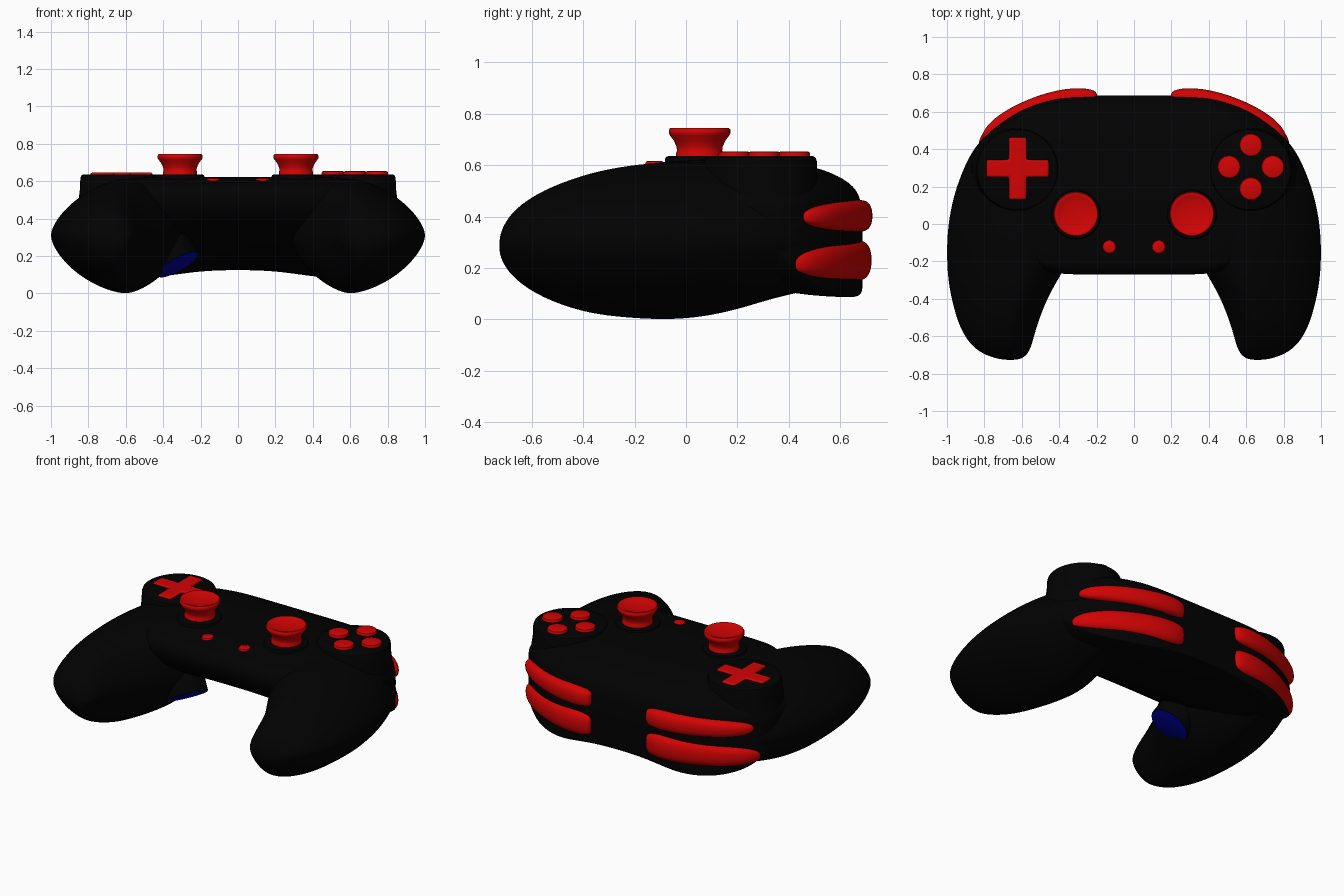
import bpy, bmesh, math
from mathutils import Vector

if "Cube" in bpy.data.objects:
    bpy.data.objects.remove(bpy.data.objects["Cube"])


def material(name, rgb):
    m = bpy.data.materials.new(name)
    m.diffuse_color = (*rgb, 1)
    m.use_nodes = True
    m.node_tree.nodes["Principled BSDF"].inputs["Base Color"].default_value = m.diffuse_color
    return m


BLACK = material("black_plastic", (0.0005, 0.0005, 0.0005))
RED = material("red_plastic", (0.65, 0.001, 0.001))
BLUE = material("blue_plastic", (0.0, 0.0, 0.35))


def loft(name, rings, mat, level=0, angle=40):
    """Skin a list of point rings, cap both ends, smooth."""
    bm = bmesh.new()
    vr = [[bm.verts.new(p) for p in ring] for ring in rings]
    n = len(vr[0])
    for a, b in zip(vr, vr[1:]):
        for i in range(n):
            j = (i + 1) % n
            bm.faces.new((a[i], a[j], b[j], b[i]))
    bm.faces.new(vr[0][::-1])
    bm.faces.new(vr[-1])
    bmesh.ops.recalc_face_normals(bm, faces=bm.faces)
    me = bpy.data.meshes.new(name)
    bm.to_mesh(me)
    bm.free()
    ob = bpy.data.objects.new(name, me)
    bpy.context.collection.objects.link(ob)
    me.materials.append(mat)
    if level:
        mod = ob.modifiers.new("smooth", 'SUBSURF')
        mod.levels = mod.render_levels = level
        for p in me.polygons:
            p.use_smooth = True
    else:
        bpy.ops.object.select_all(action='DESELECT')
        ob.select_set(True)
        bpy.context.view_layer.objects.active = ob
        bpy.ops.object.shade_smooth_by_angle(angle=math.radians(angle))
    return ob


def lathe(name, x, y, profile, mat, n=40):
    rings = [[(x + r * math.cos(2 * math.pi * k / n), y + r * math.sin(2 * math.pi * k / n), z)
              for k in range(n)] for r, z in profile]
    return loft(name, rings, mat)


def disc(name, x, y, r, z0, z1, mat, bevel=0.01):
    prof = [(r, z0), (r, z1 - bevel), (r - bevel * 0.3, z1 - bevel * 0.3), (r - bevel, z1)]
    return lathe(name, x, y, prof, mat)


def spow(v, e):
    return math.copysign(abs(v) ** e, v)


# Central shell: side profile (y, z) swept across x
PROFILE = [(-.25, .57), (-.22, .592), (-.12, .607), (0, .623), (.3, .625), (.48, .602),
           (.6, .558), (.67, .505), (.688, .43), (.688, .25), (.688, .125), (.685, .116),
           (.66, .115), (.36, .128), (.1, .22), (-.12, .33), (-.24, .42), (-.275, .52)]
STATIONS = [(0, -.28, .69, 0, .13), (.2, -.28, .69, 0, .125), (.38, -.28, .69, 0, .097),
            (.5, -.26, .66, 0, .088), (.62, -.15, .61, -.01, .095), (.72, -.05, .54, -.04, .12),
            (.8, .02, .47, -.09, .16), (.85, .08, .4, -.14, .23), (.87, .14, .35, -.18, .28)]


def shell_ring(x, yf, yb, dz, zb):
    ring = []
    for y, z in PROFILE:
        y2 = .3 + (y - .3) * ((yb - .3) / .39 if y > .3 else (.3 - yf) / .575)
        z2 = .42 + (z - .42) * ((.205 + dz) / .205 if z > .42 else (.42 - zb) / .30)
        ring.append((x, y2, z2))
    return ring


rings = [shell_ring(-s[0], *s[1:]) for s in STATIONS[:0:-1]] + [shell_ring(*s) for s in STATIONS]
loft("center_shell", rings, BLACK, 2)

# Hand grips: y, inner x, centre x, outer x, bottom z, top z
GRIP = [(-.727, .63, .66, .69, .265, .31), (-.715, .585, .66, .76, .22, .36),
        (-.67, .55, .66, .86, .155, .43), (-.56, .525, .66, .935, .08, .505),
        (-.4, .465, .63, .98, .025, .565), (-.28, .395, .61, 1.0, .008, .592),
        (-.15, .32, .6, 1.005, -.002, .61), (-.03, .27, .6, 1.0, -.003, .615),
        (.1, .3, .6, .98, .012, .614), (.22, .34, .6, .945, .042, .6),
        (.34, .38, .6, .895, .08, .56), (.43, .42, .6, .84, .1, .51),
        (.48, .45, .6, .78, .115, .49), (.51, .48, .6, .73, .14, .45)]


def grip_ring(s, y, xi, xc, xo, zb, zt):
    zm, ring = .31 if y > -.7 else (zb + zt) / 2, []
    for k in range(28):
        a = 2 * math.pi * k / 28
        # fuller on the upper inner quarter where it meets the shell
        full = math.cos(a) < 0 < math.sin(a) and y > -.35
        e = 1.0 if full else 1.25
        c, d = spow(math.cos(a), e), spow(math.sin(a), e)
        ring.append((s * (xc + c * ((xo - xc) if c > 0 else (xc - xi))), y,
                     zm + d * ((zt - zm) if d > 0 else (zm - zb))))
    return ring


# Shoulder buttons: x, y, depth, half height
SHOULDER = [(.195, .685, .012, .03), (.205, .68, .035, .052), (.27, .682, .049, .064),
            (.38, .668, .057, .066), (.5, .635, .057, .064), (.62, .588, .054, .06),
            (.72, .53, .05, .05), (.78, .48, .037, .036), (.803, .455, .015, .015)]


def shoulder(name, s, zin, zout, scale, dx, dy, extra):
    rings = []
    for i, (x, y, d, h) in enumerate(SHOULDER):
        a = SHOULDER[max(i - 1, 0)]
        b = SHOULDER[min(i + 1, len(SHOULDER) - 1)]
        t = i / (len(SHOULDER) - 1)
        nrm = Vector((a[1] - b[1], b[0] - a[0])).normalized()
        z = zin + (zout - zin) * t
        d += extra * math.sin(math.pi * t)
        ring = []
        for k in range(20):
            q = 2 * math.pi * k / 20
            c = spow(math.cos(q), .75) * d
            ring.append((s * (x + dx * t + nrm.x * c), y + dy * t + nrm.y * c,
                         z + h * scale * spow(math.sin(q), .85)))
        rings.append(ring)
    loft(name, rings, RED, 2)


STICK = [(.092, .61), (.092, .648), (.088, .656), (.09, .672), (.1, .695), (.115, .715), (.12, .724),
         (.12, .737), (.115, .744), (.106, .745), (.097, .741), (.06, .733), (.01, .731)]

for s, side in ((-1, "left"), (1, "right")):
    loft(side + "_grip", [grip_ring(s, *g) for g in GRIP], BLACK, 2)
    # Round raised pad, flaring into the shell
    lathe(side + "_pad", s * .624, .29,
          [(.25, .36), (.235, .46), (.226, .52), (.221, .56), (.219, .615), (.214, .63), (.203, .636)], BLACK)
    # Thumb stick and its collar
    disc(side + "_stick_collar", s * .31, .05, .132, .55, .635, BLACK, .012)
    lathe(side + "_stick", s * .31, .053, STICK, RED)
    # Small menu button
    disc(side + "_menu_button", s * .132, -.122, .037, .57, .617, RED, .012)
    # Bumper above, trigger below
    shoulder(side + "_bumper", s, .405, .397, .97, 0, -.005, 0)
    shoulder(side + "_trigger", s, .235, .215, 1.25, .02, -.05, .012)

# Face buttons in a diamond
for i, (dx, dy) in enumerate(((0, 1), (1, 0), (0, -1), (-1, 0))):
    disc("face_button_%d" % (i + 1), .625 + .117 * dx, .305 + .117 * dy, .061, .6, .654, RED, .01)

# Directional pad: plus outline, extruded and bevelled
L, W = .167, .047
plus = []
for k in range(4):
    c, d = round(math.cos(k * math.pi / 2)), round(math.sin(k * math.pi / 2))
    for px, py in ((L, -W), (L, W), (W, W)):
        plus.append((-.622 + c * px - d * py, .297 + d * px + c * py))
dpad = loft("directional_pad", [[(x, y, z) for x, y in plus] for z in (.6, .646)], RED)
bev = dpad.modifiers.new("bevel", 'BEVEL')
bev.width, bev.segments = .012, 3

# Blue oval pad on a black boss under the left grip
boss = disc("underside_boss", 0, 0, .127, -.12, 0, BLACK, .004)
badge = disc("underside_pad", 0, 0, .123, -.01, .003, BLUE, .002)
for ob in (boss, badge):
    ob.location = (-.322, -.06, .155)
    ob.rotation_euler = Vector((.48, -.27, -.83)).to_track_quat('Z', 'Y').to_euler()
